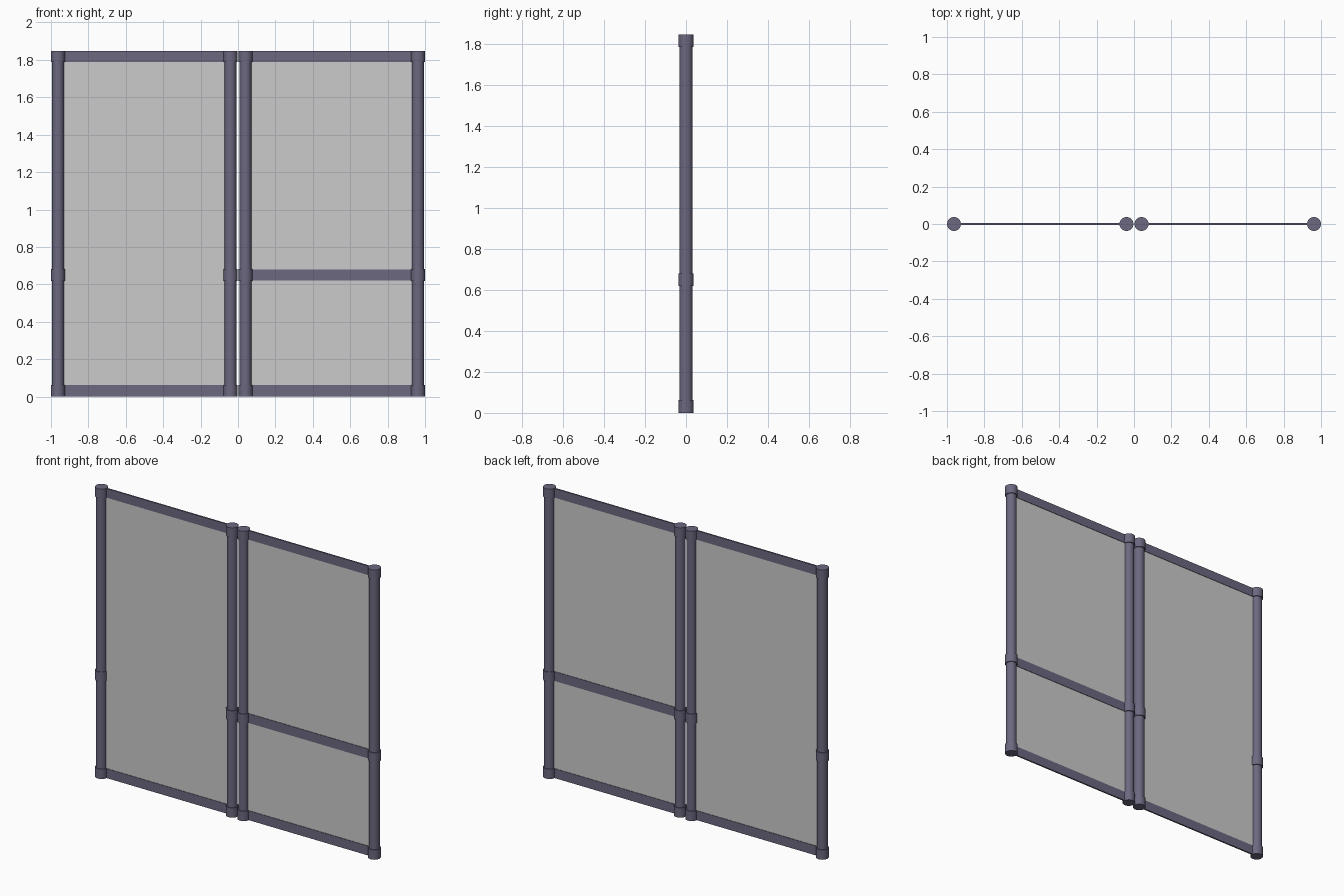
import bpy

if "Cube" in bpy.data.objects:
    bpy.data.objects.remove(bpy.data.objects["Cube"])

H = 1.848                                   # overall height
BANDS = [(0.0, 0.062), (0.619, 0.681), (H - 0.06, H)]   # collar / rail heights


def material(name, rgb):
    m = bpy.data.materials.new(name)
    m.diffuse_color = (*rgb, 1.0)
    m.use_nodes = True
    m.node_tree.nodes["Principled BSDF"].inputs["Base Color"].default_value = m.diffuse_color
    return m


frame_mat = material("frame slate", (0.150, 0.138, 0.216))
panel_mat = material("panel grey", (0.60, 0.60, 0.60))


def tube(name, x, z0, z1, r):
    bpy.ops.mesh.primitive_cylinder_add(vertices=32, radius=r, depth=z1 - z0,
                                        location=(x, 0, (z0 + z1) / 2))
    o = bpy.context.object
    o.name = name
    o.data.materials.append(frame_mat)
    bpy.ops.object.shade_smooth_by_angle()


def slab(name, x0, x1, z0, z1, thick, mat):
    bpy.ops.mesh.primitive_cube_add(size=1, location=((x0 + x1) / 2, 0, (z0 + z1) / 2))
    o = bpy.context.object
    o.name = name
    o.scale = (x1 - x0, thick, z1 - z0)
    bpy.ops.object.transform_apply(location=False, rotation=False, scale=True)
    o.data.materials.append(mat)


for side, x0, x1 in (("left", -0.9625, -0.0405), ("right", 0.0405, 0.9625)):
    # round posts with a collar at each rail height
    for x in (x0, x1):
        tube(side + "_post", x, 0.01, H - 0.01, 0.0315)
        for z0, z1 in BANDS:
            tube(side + "_collar", x, z0, z1, 0.0372)
    # flat rails; only the right bay has a middle rail
    for i, (z0, z1) in enumerate(BANDS):
        if i != 1 or side == "right":
            slab(side + "_rail", x0, x1, z0 + 0.001, z1 - 0.001, 0.010, frame_mat)
    # thin infill panel
    slab(side + "_panel", x0, x1, 0.03, H - 0.03, 0.004, panel_mat)
